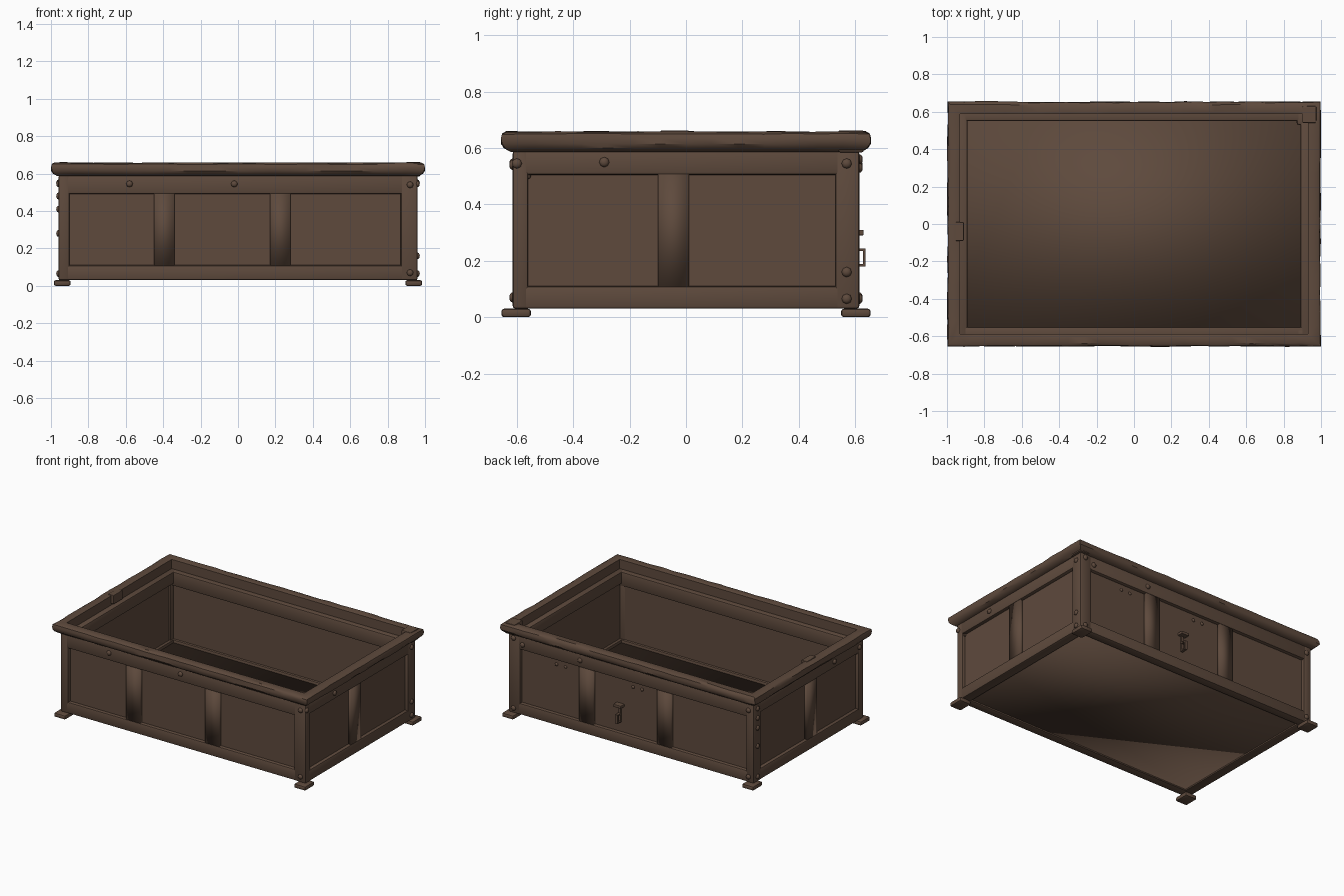
import bpy, bmesh, random
from math import pi, radians
from mathutils import Matrix, Vector

random.seed(4)
if "Cube" in bpy.data.objects:
    bpy.data.objects.remove(bpy.data.objects["Cube"], do_unlink=True)

# One dark brown for the whole chest
wood = bpy.data.materials.new("dark brown wood")
wood.use_nodes = True
colour = (0.112, 0.068, 0.046, 1)
wood.diffuse_color = colour
bsdf = next(n for n in wood.node_tree.nodes if n.type == 'BSDF_PRINCIPLED')
bsdf.inputs["Base Color"].default_value = colour
bsdf.inputs["Roughness"].default_value = 0.8


def finish(name, bm, smooth=None):
    bmesh.ops.recalc_face_normals(bm, faces=bm.faces)
    mesh = bpy.data.meshes.new(name)
    bm.to_mesh(mesh)
    bm.free()
    mesh.materials.append(wood)
    ob = bpy.data.objects.new(name, mesh)
    bpy.context.collection.objects.link(ob)
    if smooth:
        bpy.ops.object.select_all(action='DESELECT')
        ob.select_set(True)
        bpy.context.view_layer.objects.active = ob
        bpy.ops.object.shade_smooth_by_angle(angle=radians(smooth))
    return ob


def box(name, x, y, z, bevel=0.0, smooth=None):
    bm = bmesh.new()
    bmesh.ops.create_cube(bm, size=1)
    lo, hi = Vector((min(x), min(y), min(z))), Vector((max(x), max(y), max(z)))
    size, mid = hi - lo, (lo + hi) / 2
    for v in bm.verts:
        v.co = Vector(a * b for a, b in zip(v.co, size)) + mid
    if bevel:
        bmesh.ops.bevel(bm, geom=bm.edges[:], offset=bevel, segments=2,
                        profile=0.5, affect='EDGES')
    return finish(name, bm, smooth)


def stud(name, pos, direction, r=0.018, depth=0.012):
    """Domed rivet head sitting on a wall."""
    bm = bmesh.new()
    bmesh.ops.create_uvsphere(bm, u_segments=8, v_segments=6, radius=1)
    turn = Vector(direction).to_track_quat('Z', 'Y').to_matrix().to_4x4()
    bm.transform(Matrix.Translation(pos) @ turn @ Matrix.Diagonal((r, r, depth, 1)))
    return finish(name, bm, 60)


X, Y = 0.96, 0.615          # outer faces of the frame
XI, YI = 0.89, 0.55         # inner faces of the frame

# Floor, softly shaded
box("floor", (-0.905, 0.905), (-0.565, 0.565), (0.04, 0.09), smooth=180)

# Corner posts and feet
for sx, sy, label in ((-1, -1, "front_right"), (1, -1, "front_left"),
                      (-1, 1, "back_right"), (1, 1, "back_left")):
    px = 0.87 if sx > 0 else 0.90
    py = 0.53 if sy > 0 else 0.56
    box("post_" + label, (sx * px, sx * X), (sy * py, sy * Y), (0.03, 0.59), 0.01, 40)
    box("foot_" + label, (sx * 0.895, sx * 0.985), (sy * 0.55, sy * 0.655),
        (0, 0.03), 0.01, 40)

# Rails, recessed panels and upright slats
for s, label in ((-1, "front"), (1, "back")):
    for part, z in (("lower", (0.03, 0.11)), ("upper", (0.49, 0.59))):
        box(f"{part}_rail_{label}", (-0.95, 0.95), (s * YI, s * (Y - 0.001)), z, 0.01, 40)
    box("panel_" + label, (-0.93, 0.93), (s * 0.565, s * 0.59), (0.08, 0.53))
    for x in ((0.17, 0.28), (-0.45, -0.34)) if s < 0 else ((0.30, 0.41), (-0.31, -0.20)):
        box("slat_" + label, x, (s * 0.58, s * 0.61), (0.105, 0.495), smooth=180)
for s, label in ((-1, "right"), (1, "left")):
    for part, z in (("lower", (0.03, 0.11)), ("upper", (0.505, 0.59))):
        box(f"{part}_rail_{label}", (s * XI, s * (X - 0.001)), (-0.605, 0.605), z, 0.01, 40)
    box("panel_" + label, (s * 0.91, s * 0.935), (-0.59, 0.59), (0.08, 0.53))
    box("slat_" + label, (s * 0.925, s * 0.955), (-0.10, 0.01), (0.105, 0.51), smooth=180)

# Worn moulded rim: a section carried round the rectangle with slight dents
corners = [Vector(c) for c in ((-1, -1), (1, -1), (1, 1), (-1, 1))]
path = []
for i, c in enumerate(corners):
    n = 22 if i % 2 == 0 else 14
    path += [c.lerp(corners[(i + 1) % 4], k / n) for k in range(n)]
section = [(0.0, 0.60), (0.0, 0.655), (0.012, 0.66), (0.052, 0.66), (0.066, 0.652),
           (0.07, 0.635), (0.07, 0.615), (0.06, 0.60), (0.035, 0.586), (0.0, 0.586)]
bm = bmesh.new()
rings = []
for p in path:
    ring = []
    for k, (out, z) in enumerate(section):
        wear = random.uniform(0, 0.006) if 2 < k < 8 else 0
        drop = random.uniform(0, 0.004) if k in (2, 3, 4) else 0
        # the rim stands slightly wider than the frame on every side
        ring.append(bm.verts.new((p.x * (0.93 + out - wear),
                                  p.y * (0.587 + out - wear), z - drop)))
    rings.append(ring)
count = len(section)
for a, b in zip(rings, rings[1:] + rings[:1]):
    for k in range(count):
        bm.faces.new((a[k], b[k], b[(k + 1) % count], a[(k + 1) % count]))
finish("rim", bm, 35)

# Catch block on the inner rim and a bracket at one corner
box("rim_catch", (-0.955, -0.91), (-0.09, 0.01), (0.60, 0.663), 0.004)
box("corner_bracket", (0.90, 0.975), (0.54, 0.63), (0.585, 0.663), 0.006)

# Rivets along the walls
for x, z in ((-0.58, 0.545), (-0.02, 0.545), (0.92, 0.54), (0.92, 0.07)):
    stud("front_rivet", (x, -Y, z), (0, -1, 0))
for x, z in ((0.85, 0.53), (0.40, 0.54), (0.92, 0.56), (0.92, 0.065), (-0.92, 0.54),
             (-0.92, 0.07)):
    stud("back_rivet", (x, Y, z), (0, 1, 0))
for x in (0.60, 0.53, 0.0, -0.07):
    stud("back_panel_stud", (x, 0.59, 0.45), (0, 1, 0), 0.012, 0.01)
for y, z in ((-0.60, 0.545), (-0.29, 0.55), (0.57, 0.545), (0.57, 0.16), (0.57, 0.065)):
    stud("left_rivet", (X, y, z), (1, 0, 0))
for y, z in ((0.57, 0.545), (0.57, 0.48), (0.57, 0.41), (0.57, 0.28), (0.57, 0.065),
             (-0.29, 0.55), (-0.57, 0.545)):
    stud("right_rivet", (-X, y, z), (-1, 0, 0))

# Lock on the back: a stud above a pull handle
box("lock_bar", (0.07, 0.13), (0.585, 0.63), (0.29, 0.31), 0.004)
box("lock_stem", (0.093, 0.107), (0.585, 0.60), (0.18, 0.30))
for z in (0.18, 0.235):
    box("pull_arm", (0.09, 0.11), (0.585, 0.636), (z, z + 0.008))
box("pull_grip", (0.09, 0.11), (0.628, 0.636), (0.18, 0.243))
